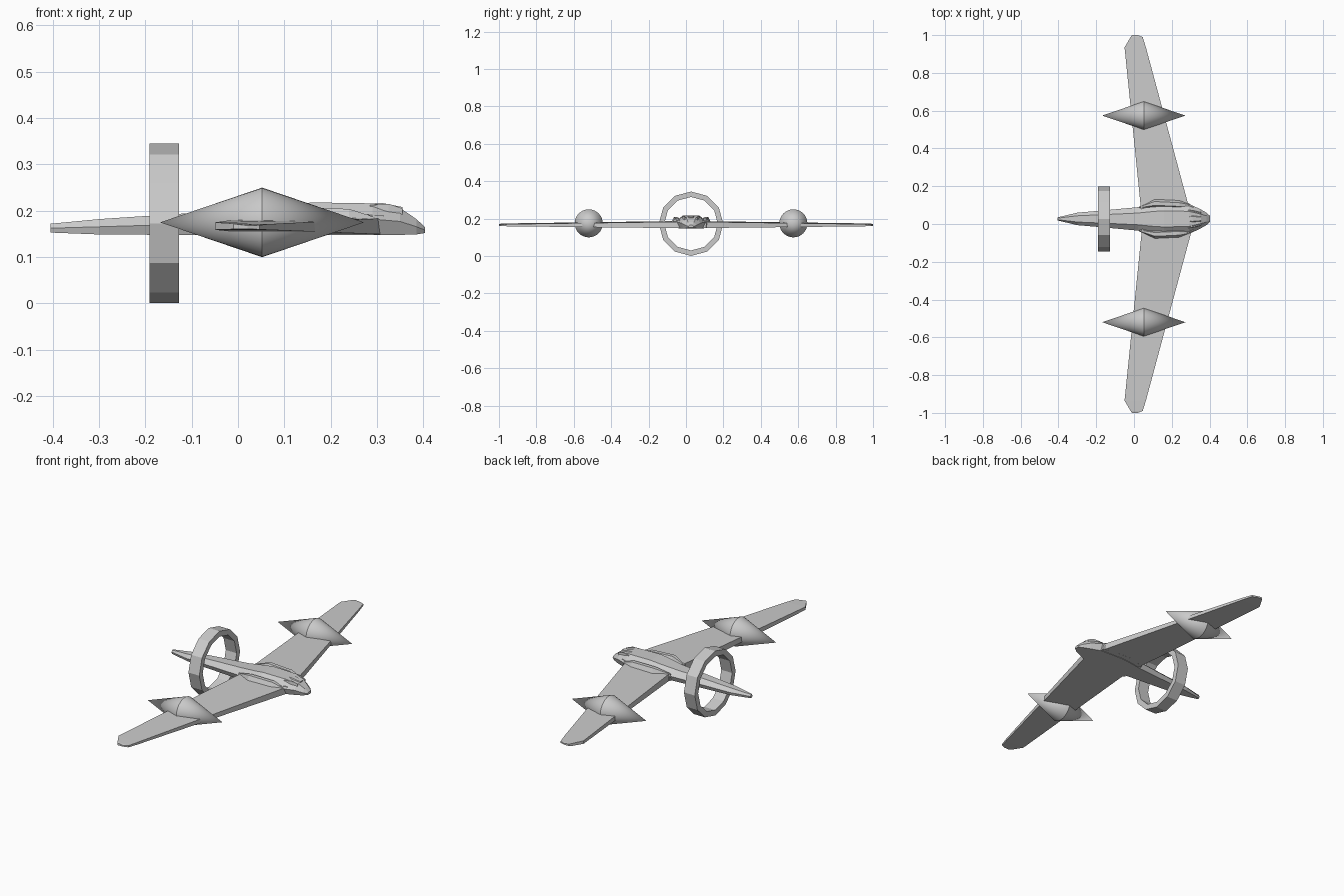
import bpy, bmesh, math
from mathutils import Matrix, Vector

cube = bpy.data.objects.get("Cube")
if cube:
    bpy.data.objects.remove(cube, do_unlink=True)

GREY = (0.6, 0.6, 0.6, 1)
grey = bpy.data.materials.new("hull_grey")
grey.use_nodes = True
grey.diffuse_color = GREY
grey.node_tree.nodes["Principled BSDF"].inputs["Base Color"].default_value = GREY

MID = 0.027          # y of the fuselage axis
AXIS_Z = 0.173       # height of the ring and pod axes


def finish(bm, name, smooth=False):
    bmesh.ops.recalc_face_normals(bm, faces=bm.faces)
    mesh = bpy.data.meshes.new(name)
    bm.to_mesh(mesh)
    bm.free()
    mesh.materials.append(grey)
    obj = bpy.data.objects.new(name, mesh)
    bpy.context.collection.objects.link(obj)
    if smooth:
        bpy.ops.object.select_all(action='DESELECT')
        obj.select_set(True)
        bpy.context.view_layer.objects.active = obj
        bpy.ops.object.shade_smooth_by_angle(angle=math.radians(30))
    return obj


def loft(name, rings, closed=False, smooth=False):
    """Skin a list of equal-length point rings, capping the ends unless closed."""
    bm = bmesh.new()
    loops = [[bm.verts.new(p) for p in ring] for ring in rings]
    pairs = list(zip(loops, loops[1:]))
    if closed:
        pairs.append((loops[-1], loops[0]))
    else:
        bm.faces.new(loops[0])
        bm.faces.new(loops[-1])
    n = len(rings[0])
    for a, b in pairs:
        for i in range(n):
            j = (i + 1) % n
            bm.faces.new((a[i], a[j], b[j], b[i]))
    return finish(bm, name, smooth)


def section(x, y, half, low, high, crown=0.5, waist=0.5):
    """Six-sided hull section: flat belly, widest at the waist, narrower roof."""
    mid = low + (high - low) * waist
    side = [(half * 0.8, low), (half, mid), (half * crown, high)]
    pts = side + [(-w, z) for w, z in reversed(side)]
    return [(x, y + w, z) for w, z in pts]


# Fuselage: x, half width, belly height, roof height
stations = [
    (-0.405, 0.008, 0.153, 0.172), (-0.30, 0.033, 0.149, 0.182),
    (-0.15, 0.046, 0.148, 0.192), (0.02, 0.062, 0.148, 0.202),
    (0.11, 0.08, 0.148, 0.212), (0.16, 0.085, 0.148, 0.218),
    (0.29, 0.08, 0.148, 0.216), (0.35, 0.052, 0.148, 0.206),
    (0.385, 0.032, 0.149, 0.182), (0.403, 0.015, 0.152, 0.165),
]
loft("fuselage", [section(x, MID, w, lo, hi) for x, w, lo, hi in stations])

# Canopy hump near the nose
loft("canopy", [section(x, MID, w, 0.19, top) for x, w, top in
                [(0.25, 0.012, 0.214), (0.31, 0.026, 0.217), (0.355, 0.018, 0.208)]])

for side, label in ((1, "left"), (-1, "right")):
    # Shoulder fairing beside the spine
    loft(label + "_shoulder",
         [section(x, MID + side * y, w, 0.15, top, 0.45, 0.6) for x, y, w, top in
          [(0.03, 0.062, 0.006, 0.188), (0.11, 0.082, 0.022, 0.208),
           (0.24, 0.076, 0.022, 0.204), (0.295, 0.07, 0.012, 0.186)]])

    # Small sensor block beside the nose
    loft(label + "_nose_block",
         [section(x, MID + side * y, 0.008, 0.172, top, 0.8) for x, y, top in
          [(0.27, 0.072, 0.192), (0.315, 0.056, 0.19)]])

    # Small cheek fin along the nose
    loft(label + "_cheek_fin",
         [section(x, MID + side * y, 0.005, 0.18, top, 0.6) for x, y, top in
          [(0.285, 0.045, 0.212), (0.325, 0.038, 0.215), (0.355, 0.03, 0.205)]])

    # Wing: each row runs from trailing to leading edge
    rows = []
    for y, rear, front, low, high in [
            (0.0, 0.045, 0.315, 0.149, 0.188), (0.935, -0.05, 0.063, 0.159, 0.175),
            (0.99, -0.018, 0.046, 0.16, 0.173), (1.0, -0.01, 0.02, 0.161, 0.172)]:
        rows.append([(rear, side * y, low), (front, side * y, low),
                     (front, side * y, high - 0.004), (rear, side * y, high)])
    loft(label + "_wing", rows)

    # Spindle pod: two cones base to base
    bm = bmesh.new()
    turn = Matrix.Rotation(math.pi / 2, 4, 'Y')
    for direction in (1, -1):
        place = Matrix.Translation((0.052 + direction * 0.11, MID + side * 0.547, AXIS_Z + 0.002))
        bmesh.ops.create_cone(bm, segments=32, depth=0.22,
                              radius1=0.075 if direction > 0 else 0,
                              radius2=0 if direction > 0 else 0.075,
                              matrix=place @ turn)
    bmesh.ops.remove_doubles(bm, verts=bm.verts, dist=0.0005)
    finish(bm, label + "_pod", smooth=True)

# Twelve-sided tail ring
ring = []
for k in range(12):
    a = k * math.tau / 12
    out = Vector((0, math.sin(a), math.cos(a)))
    centre = Vector((0, MID, AXIS_Z))
    ring.append([centre + out * r + Vector((x, 0, 0))
                 for r, x in [(0.172, -0.191), (0.172, -0.127),
                              (0.143, -0.127), (0.143, -0.191)]])
loft("tail_ring", ring, closed=True)
